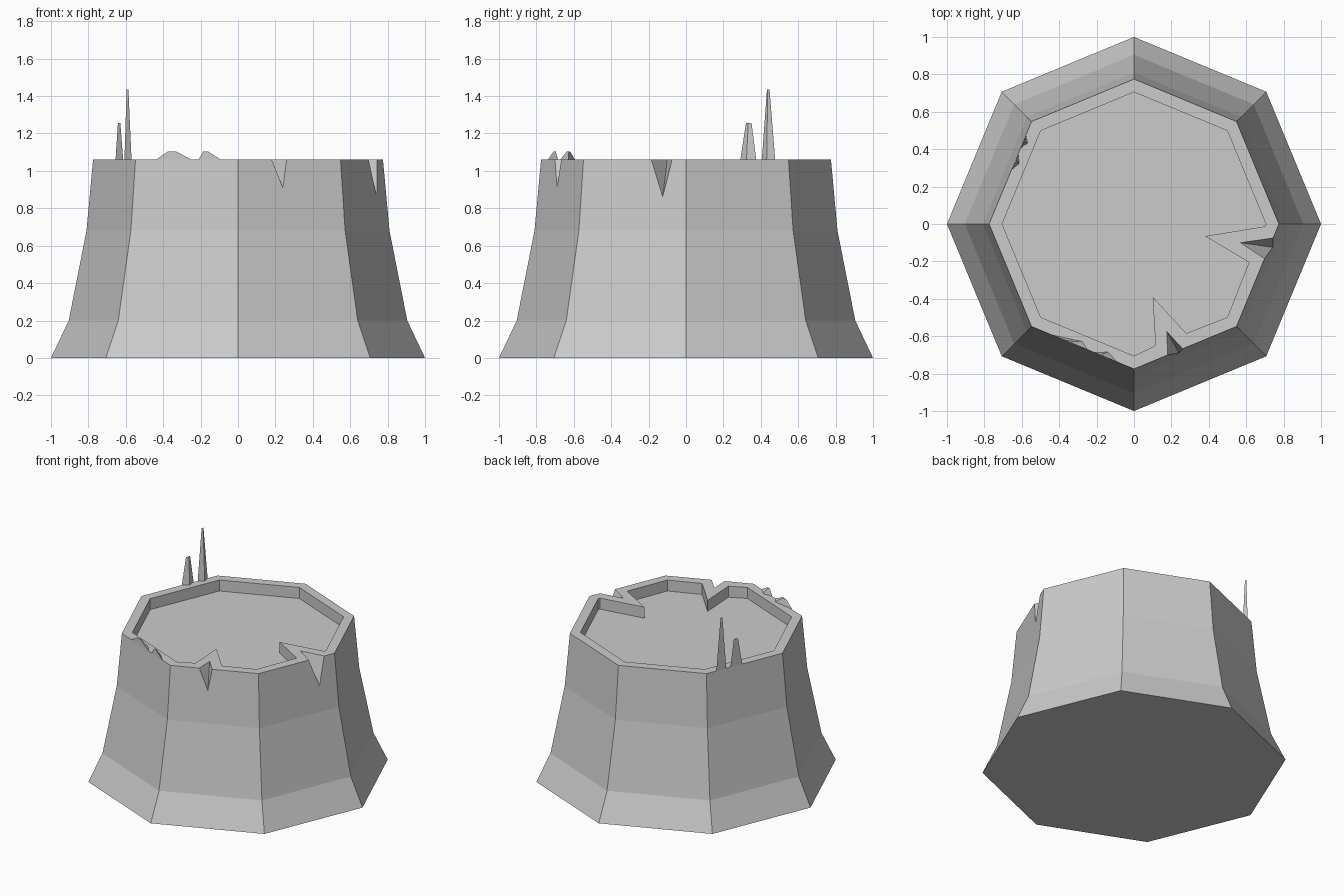
import bpy, bmesh
from math import cos, sin, pi
from mathutils import Vector

if "Cube" in bpy.data.objects:
    bpy.data.objects.remove(bpy.data.objects["Cube"])


def finish(bm, name):
    bmesh.ops.recalc_face_normals(bm, faces=bm.faces)
    mesh = bpy.data.meshes.new(name)
    bm.to_mesh(mesh)
    bm.free()
    obj = bpy.data.objects.new(name, mesh)
    bpy.context.collection.objects.link(obj)
    return obj


def hull(points, name):
    bm = bmesh.new()
    for p in points:
        bm.verts.new(p)
    bmesh.ops.convex_hull(bm, input=bm.verts)
    return finish(bm, name)


def cut(target, cutter):
    mod = target.modifiers.new("cut", 'BOOLEAN')
    mod.operation = 'DIFFERENCE'
    mod.solver = 'EXACT'
    mod.object = cutter
    bpy.context.view_layer.objects.active = target
    bpy.ops.object.modifier_apply(modifier=mod.name)
    bpy.data.objects.remove(cutter)


def octagon(r, z=0.0):
    return [Vector((r * cos(i * pi / 4), r * sin(i * pi / 4), z)) for i in range(8)]


TOP, R_TOP = 1.06, 0.775

# Flared eight-sided trunk
bm = bmesh.new()
rings = [[bm.verts.new(p) for p in octagon(r, z)]
         for r, z in ((1.0, 0), (0.905, 0.2), (0.81, 0.68), (R_TOP, TOP))]
for lo, hi in zip(rings, rings[1:]):
    for i in range(8):
        j = (i + 1) % 8
        bm.faces.new((lo[i], lo[j], hi[j], hi[i]))
bm.faces.new(rings[0])
bm.faces.new(rings[-1])
trunk = finish(bm, "stump_trunk")

# Shallow recess inside the bark rim, with two cracks pointing inward
o = [(p.x, p.y) for p in octagon(0.705)]
outline = o[:7] + [(0.115, -0.65), (0.10, -0.39), (0.28, -0.585)] \
    + [o[7], (0.615, -0.205), (0.38, -0.065), (0.70, -0.013)]
bm = bmesh.new()
face = bm.faces.new([bm.verts.new((x, y, TOP - 0.08)) for x, y in outline])
ext = bmesh.ops.extrude_face_region(bm, geom=[face])
bmesh.ops.translate(bm, vec=(0, 0, 0.3),
                    verts=[v for v in ext["geom"] if isinstance(v, bmesh.types.BMVert)])
cut(trunk, finish(bm, "recess_cutter"))

# Wedge notches chopped into the rim: inner tip, two rim points, low point
up = Vector((0, 0, 0.2))
for tip, a, b, low in (
        ((0.57, -0.10, TOP), (0.744, -0.075, TOP), (0.698, -0.185, TOP), (0.743, -0.125, 0.86)),
        ((0.175, -0.575, TOP), (0.18, -0.70, TOP), (0.26, -0.667, TOP), (0.24, -0.689, 0.91))):
    c = Vector(tip)
    a, b, low = (c + (Vector(p) - c) * 1.4 for p in (a, b, low))
    cut(trunk, hull([c, a, b, low, c + up, a + up, b + up], "notch_cutter"))


# Splinters standing on the rim edge between two corners
def splinter(name, corner, base, top, height, depth, lean=0.5):
    corners = octagon(R_TOP, TOP)
    p, q = corners[corner], corners[corner + 1]
    inward = -((p + q) / 2 - Vector((0, 0, TOP))).normalized()

    def section(span, d, z):
        t0, t1 = span
        pts = [p.lerp(q, t0), p.lerp(q, t1), p.lerp(q, t0 + (t1 - t0) * lean) + inward * d]
        return [v + Vector((0, 0, z)) for v in pts]
    return hull(section(base, depth, 0) + section(top, depth * 0.3, height), name)


splinter("tall_splinter", 3, (0.13, 0.26), (0.185, 0.21), 0.375, 0.025)
splinter("short_splinter", 3, (0.315, 0.47), (0.36, 0.415), 0.195, 0.025)
splinter("wide_chip", 5, (0.20, 0.545), (0.315, 0.40), 0.043, 0.03, 0.8)
splinter("narrow_chip", 5, (0.615, 0.835), (0.66, 0.71), 0.043, 0.03)
